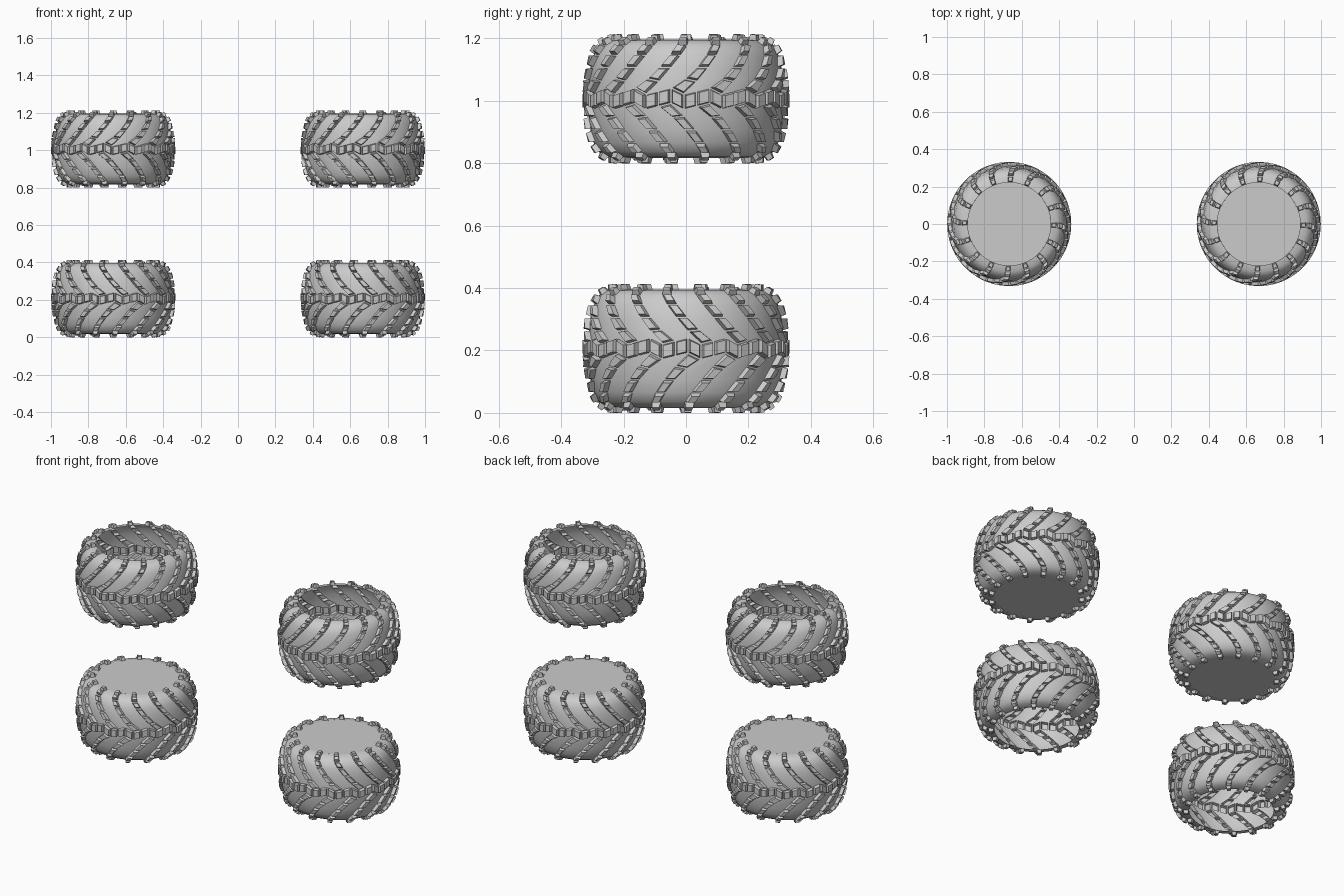
import bpy, bmesh
from math import cos, sin, pi, radians

if "Cube" in bpy.data.objects:
    bpy.data.objects.remove(bpy.data.objects["Cube"])

COLS, PER = 48, 3                 # columns round the tyre, columns per tread repeat
# half profile from the middle outwards: height, radius, tread sweep in degrees
HALF = [(0.025, 0.314, 0), (0.06, 0.311, 8), (0.10, 0.306, 15), (0.14, 0.296, 21),
        (0.17, 0.280, 25), (0.186, 0.255, 26), (0.190, 0.222, 26)]
ZIGZAG = [0.010, -0.010, 0.0]     # wavy centre rib


def build_tyre_mesh():
    bm = bmesh.new()
    profile = [(-h, r, s) for h, r, s in reversed(HALF)] + HALF
    rings = []
    for h, r, sweep in profile:
        fade = max(0, 1 - (abs(h) - 0.025) / 0.06)
        ring = []
        for c in range(COLS):
            a = 2 * pi * (c + 0.5) / COLS + radians(20 - sweep)
            ring.append(bm.verts.new((r * cos(a), r * sin(a), h + ZIGZAG[c % PER] * fade)))
        rings.append(ring)
    blocks = []
    mid = len(HALF) - 1
    for j in range(len(rings) - 1):
        for c in range(COLS):
            d = (c + 1) % COLS
            f = bm.faces.new((rings[j][c], rings[j][d], rings[j + 1][d], rings[j + 1][c]))
            # one full centre rib, plus staggered sweeping lugs either side
            lug = c % PER == (0 if j < mid else 1)
            if j == mid or lug:
                blocks.append(f)
    bm.normal_update()
    # raise the tread blocks out of the carcass
    bmesh.ops.inset_individual(bm, faces=blocks, thickness=0.003, use_even_offset=True)
    bmesh.ops.inset_individual(bm, faces=blocks, thickness=0.003, depth=0.018,
                               use_even_offset=True)
    me = bpy.data.meshes.new("tyre")
    bm.to_mesh(me)
    bm.free()
    return me


def build_disc_mesh():
    bm = bmesh.new()
    bmesh.ops.create_circle(bm, cap_ends=True, segments=COLS, radius=0.222)
    bmesh.ops.translate(bm, verts=bm.verts, vec=(0, 0, 0.190))
    me = bpy.data.meshes.new("disc")
    bm.to_mesh(me)
    bm.free()
    return me


def place(name, mesh, loc, flip):
    ob = bpy.data.objects.new(name, mesh)
    ob.location = loc
    ob.rotation_euler = (pi if flip else 0, 0, 0)
    bpy.context.collection.objects.link(ob)
    return ob


tyre, disc = build_tyre_mesh(), build_disc_mesh()

# two stacked pairs; the upper pair is turned over so its disc faces down
tyres = []
for side, x in (("left", -0.667), ("right", 0.667)):
    for level, z, flip in (("lower", 0.206, False), ("upper", 1.006, True)):
        tyres.append(place(f"{side}_{level}_tyre", tyre, (x, 0, z), flip))
        place(f"{side}_{level}_disc", disc, (x, 0, z), flip)

# smooth carcass, crisp block edges
bpy.ops.object.select_all(action='DESELECT')
tyres[0].select_set(True)
bpy.context.view_layer.objects.active = tyres[0]
bpy.ops.object.shade_smooth_by_angle(angle=radians(30))
